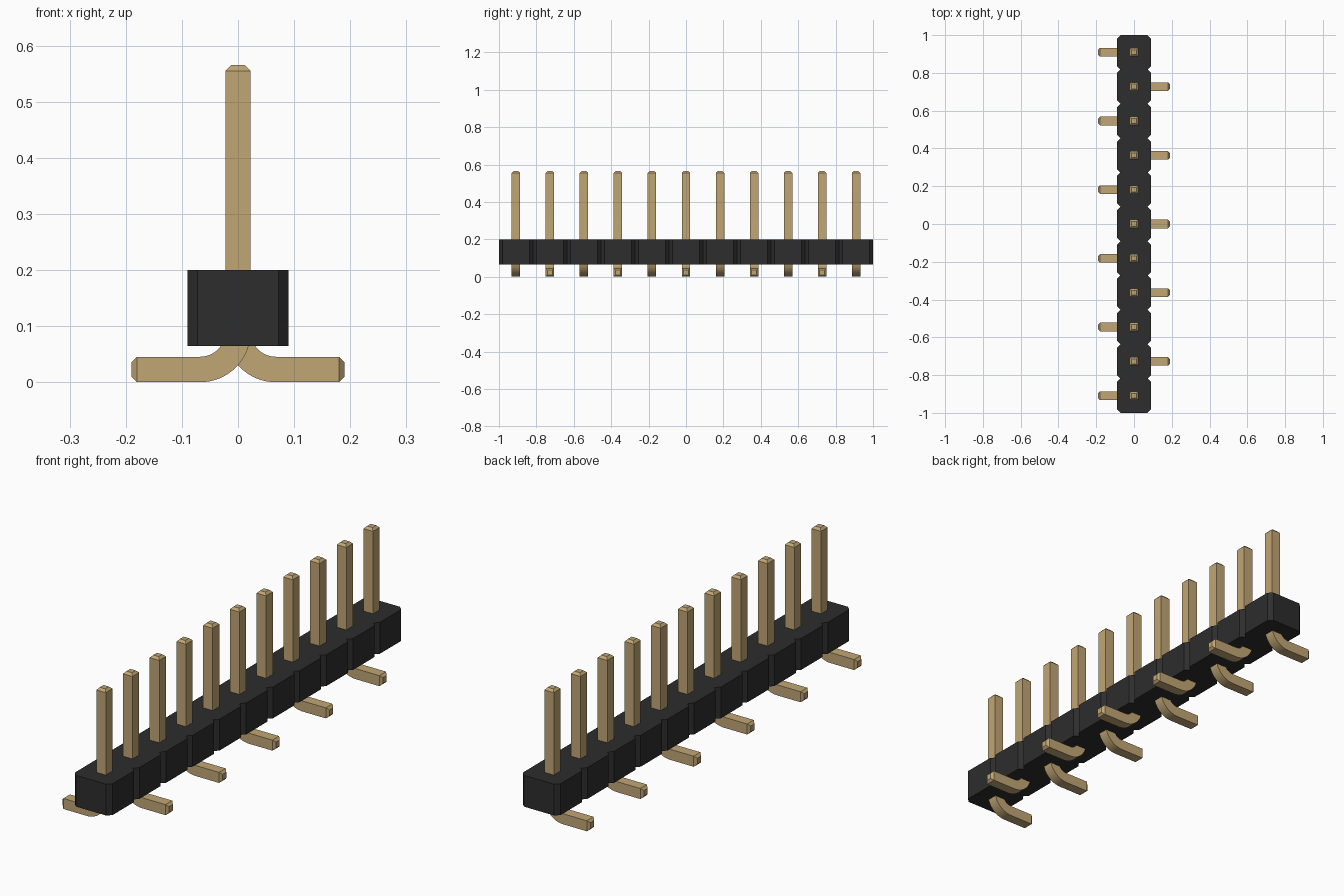
import bpy
import bmesh
from math import sin, cos, pi, radians
from mathutils import Vector

cube = bpy.data.objects.get("Cube")
if cube:
    bpy.data.objects.remove(cube, do_unlink=True)

COUNT = 11
PITCH = 2 / COUNT
HALF_W, CUT = 0.09, 0.018          # housing half width and corner cut
BODY_LOW, BODY_HIGH = 0.065, 0.2
PIN = 0.0227                       # half thickness of a pin
TIP = 0.01
BEND = 0.0675                      # centreline bend radius


def material(name, rgb):
    mat = bpy.data.materials.new(name)
    mat.use_nodes = True
    mat.diffuse_color = (*rgb, 1)
    mat.node_tree.nodes["Principled BSDF"].inputs["Base Color"].default_value = (*rgb, 1)
    return mat


def make_object(name, bm, mat):
    bmesh.ops.recalc_face_normals(bm, faces=bm.faces)
    mesh = bpy.data.meshes.new(name)
    bm.to_mesh(mesh)
    bm.free()
    mesh.materials.append(mat)
    obj = bpy.data.objects.new(name, mesh)
    bpy.context.collection.objects.link(obj)
    return obj


def build_housing(mat):
    # Outline with cut corners at every pin position, extruded upward
    side = []
    for i in range(COUNT):
        y = -1 + i * PITCH
        side += [(HALF_W - CUT, y), (HALF_W, y + CUT), (HALF_W, y + PITCH - CUT)]
    side.append((HALF_W - CUT, 1))
    outline = side + [(-x, y) for x, y in reversed(side)]
    bm = bmesh.new()
    base = bm.faces.new([bm.verts.new((x, y, BODY_LOW)) for x, y in outline])
    top = bmesh.ops.extrude_face_region(bm, geom=[base])["geom"]
    bmesh.ops.translate(bm, vec=(0, 0, BODY_HIGH - BODY_LOW),
                        verts=[v for v in top if isinstance(v, bmesh.types.BMVert)])
    bmesh.ops.triangulate(bm, faces=[f for f in bm.faces if len(f.verts) > 4])
    return make_object("housing", bm, mat)


def build_pin(name, y, side, mat):
    # Each station: centre x, centre z, direction angle, half thickness
    centre_z = PIN + BEND
    stations = [(0, 0.565, 0, PIN - TIP), (0, 0.555, 0, PIN)]
    steps = 16
    for i in range(steps + 1):
        a = pi / 2 * i / steps
        stations.append((BEND * (1 - cos(a)), centre_z - BEND * sin(a), a, PIN))
    stations += [(0.18, PIN, pi / 2, PIN), (0.19, PIN, pi / 2, PIN - TIP)]

    bm = bmesh.new()
    rings = []
    for x, z, a, h in stations:
        across = Vector((cos(a), 0, sin(a))) * h
        ring = []
        for u, v in ((-1, -1), (1, -1), (1, 1), (-1, 1)):
            p = Vector((x, v * h, z)) + across * u
            ring.append(bm.verts.new((side * p.x, y + p.y, p.z)))
        rings.append(ring)
    for r, s in zip(rings, rings[1:]):
        for k in range(4):
            n = (k + 1) % 4
            bm.faces.new((r[k], r[n], s[n], s[k]))
    bm.faces.new(rings[0])
    bm.faces.new(rings[-1])
    return make_object(name, bm, mat)


black = material("black plastic", (0.026, 0.026, 0.026))
gold = material("gold metal", (0.53, 0.38, 0.175))

build_housing(black)

# Pins, with feet alternating sides along the row
pins = [build_pin(f"pin_{i + 1}", -1 + (i + 0.5) * PITCH, 1 if i % 2 else -1, gold)
        for i in range(COUNT)]

bpy.ops.object.select_all(action="DESELECT")
for pin in pins:
    pin.select_set(True)
bpy.context.view_layer.objects.active = pins[0]
bpy.ops.object.shade_smooth_by_angle(angle=radians(25))
